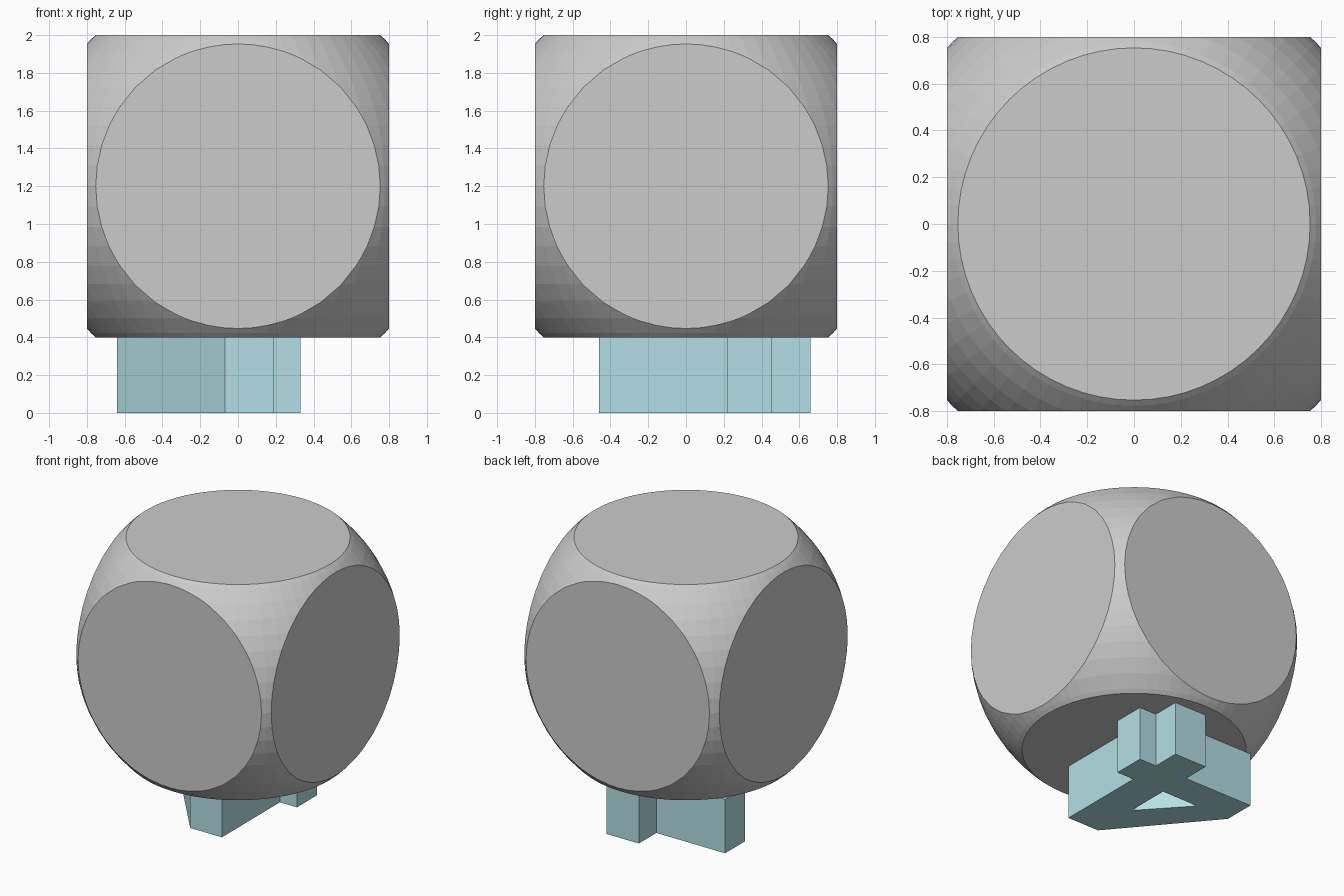
import bpy, bmesh
from mathutils import Vector

if "Cube" in bpy.data.objects:
    bpy.data.objects.remove(bpy.data.objects["Cube"])

HALF = 0.8      # half side of the cube that trims the ball
RADIUS = 1.1
CENTRE_Z = 1.2
FOOT_H = 0.4


def add_object(name, bm):
    bmesh.ops.recalc_face_normals(bm, faces=bm.faces[:])
    mesh = bpy.data.meshes.new(name)
    bm.to_mesh(mesh)
    bm.free()
    obj = bpy.data.objects.new(name, mesh)
    bpy.context.collection.objects.link(obj)
    return obj


# Body: faceted ball trimmed flat on all six sides
bm = bmesh.new()
bmesh.ops.create_uvsphere(bm, u_segments=64, v_segments=32, radius=RADIUS)
for axis in range(3):
    for sign in (-1, 1):
        n = Vector((0, 0, 0))
        n[axis] = sign
        cut = bmesh.ops.bisect_plane(bm, geom=bm.verts[:] + bm.edges[:] + bm.faces[:],
                                     plane_co=n * HALF, plane_no=n, clear_outer=True)
        rim = [e for e in cut["geom_cut"] if isinstance(e, bmesh.types.BMEdge)]
        bmesh.ops.holes_fill(bm, edges=rim, sides=0)
bmesh.ops.translate(bm, verts=bm.verts[:], vec=(0, 0, CENTRE_Z))
add_object("trimmed_ball", bm)

# Foot: extruded stepped profile with a triangular hole
outline = [(0.19, -0.46), (-0.07, -0.46), (-0.64, 0.22), (-0.64, 0.455),
           (-0.075, 0.455), (-0.075, 0.66), (0.19, 0.66), (0.19, 0.455),
           (0.33, 0.455), (0.33, 0.22), (0.19, 0.22)]
hole = [(-0.07, -0.11), (-0.07, 0.22), (-0.37, 0.22)]
bm = bmesh.new()
edges = []
for loop in (outline, hole):
    vs = [bm.verts.new((x, y, 0)) for x, y in loop]
    edges += [bm.edges.new((vs[i - 1], vs[i])) for i in range(len(vs))]
bmesh.ops.triangle_fill(bm, edges=edges, use_beauty=True, normal=(0, 0, 1))
top = bmesh.ops.extrude_face_region(bm, geom=bm.faces[:], use_keep_orig=True)
bmesh.ops.translate(bm, verts=[v for v in top["geom"] if isinstance(v, bmesh.types.BMVert)],
                    vec=(0, 0, FOOT_H))
foot = add_object("foot", bm)
teal = bpy.data.materials.new("teal")
teal.diffuse_color = (0.45, 0.74, 0.78, 1)
teal.use_nodes = True
teal.node_tree.nodes["Principled BSDF"].inputs["Base Color"].default_value = teal.diffuse_color
foot.data.materials.append(teal)
